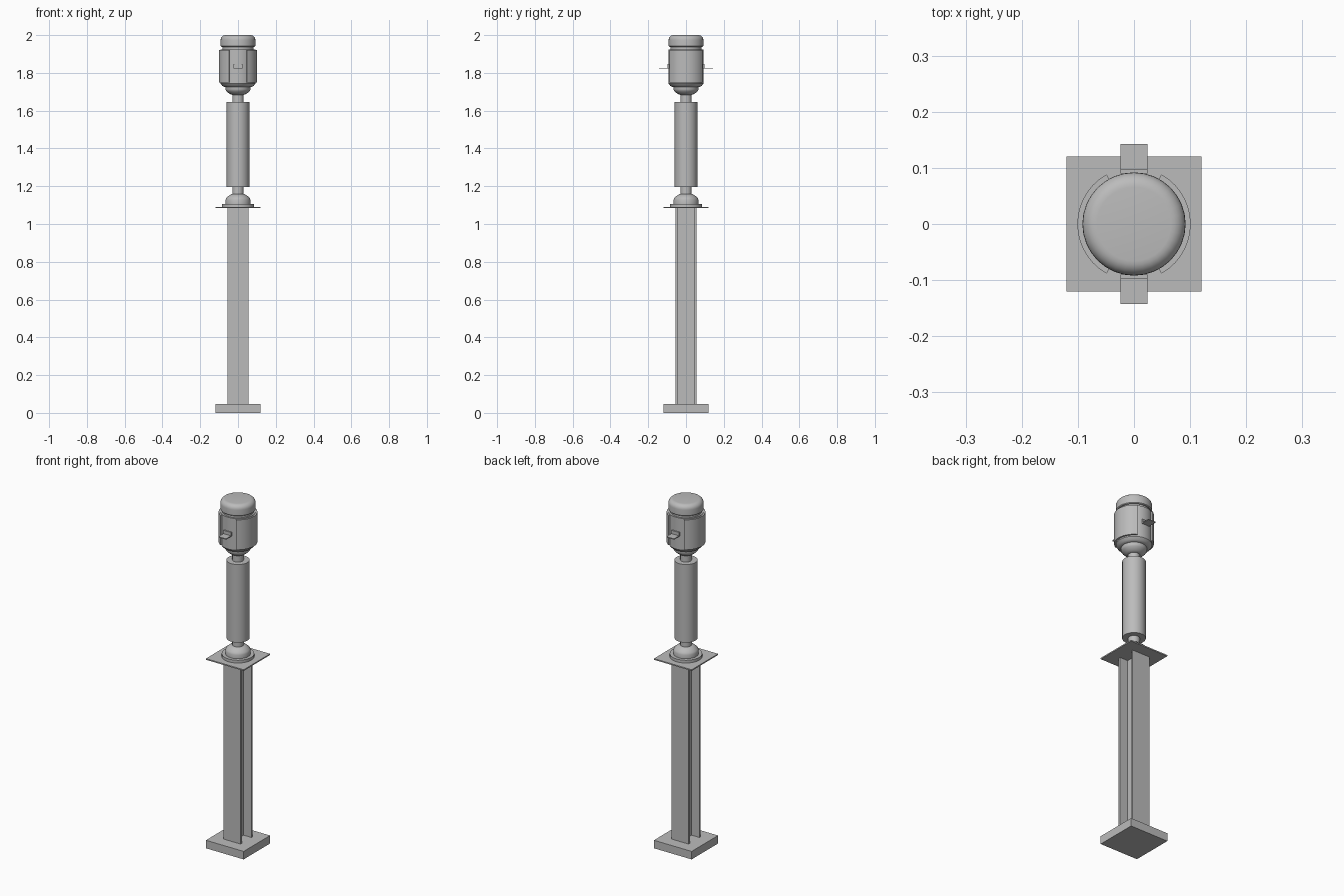
import bpy, bmesh, math

cube = bpy.data.objects.get("Cube")
if cube:
    bpy.data.objects.remove(cube)

grey = bpy.data.materials.new("plain grey")
grey.use_nodes = True
COLOUR = (0.5, 0.5, 0.5, 1)
grey.diffuse_color = COLOUR
grey.node_tree.nodes["Principled BSDF"].inputs["Base Color"].default_value = COLOUR


def finish(name, bm, smooth=False):
    bmesh.ops.recalc_face_normals(bm, faces=bm.faces)
    mesh = bpy.data.meshes.new(name)
    bm.to_mesh(mesh)
    bm.free()
    mesh.materials.append(grey)
    obj = bpy.data.objects.new(name, mesh)
    bpy.context.collection.objects.link(obj)
    if smooth:
        bpy.ops.object.select_all(action="DESELECT")
        obj.select_set(True)
        bpy.context.view_layer.objects.active = obj
        bpy.ops.object.shade_smooth_by_angle(angle=math.radians(35))
    return obj


def box(name, x, y, z):
    """Box from (low, high) ranges on each axis."""
    bm = bmesh.new()
    bmesh.ops.create_cube(bm, size=1)
    for v in bm.verts:
        v.co = [r[0] + (c + 0.5) * (r[1] - r[0]) for c, r in zip(v.co, (x, y, z))]
    return finish(name, bm)


def lathe(name, profile, sides=32):
    """Closed solid turned about z from (radius, height) points."""
    bm = bmesh.new()
    rings = [[bm.verts.new((r * math.cos(math.tau * i / sides),
                            r * math.sin(math.tau * i / sides), z))
              for i in range(sides)] for r, z in profile]
    for a, b in zip(rings, rings[1:]):
        for i in range(sides):
            j = (i + 1) % sides
            bm.faces.new((a[i], a[j], b[j], b[i]))
    bm.faces.new(rings[0])
    bm.faces.new(rings[-1])
    return finish(name, bm, True)


def curved_panel(name, side, inner, outer, spread, low, high, steps=14):
    """Shell wrapped round the housing on one side."""
    bm = bmesh.new()
    sections = []
    for i in range(steps + 1):
        a = spread * (2 * i / steps - 1)
        sections.append([bm.verts.new((side * r * math.cos(a), r * math.sin(a), z))
                         for r, z in ((inner, low), (outer, low), (outer, high), (inner, high))])
    for a, b in zip(sections, sections[1:]):
        for k in range(4):
            m = (k + 1) % 4
            bm.faces.new((a[k], a[m], b[m], b[k]))
    bm.faces.new(sections[0])
    bm.faces.new(sections[-1])
    return finish(name, bm, True)


def span(half):
    return (-half, half)


# Base and H-section column
box("base_block", span(0.12), span(0.12), (0, 0.046))
outline = [(0.055, -0.055), (0.055, -0.044), (0.005, -0.044),
           (0.005, 0.044), (0.055, 0.044), (0.055, 0.055)]
outline += [(-x, y) for x, y in reversed(outline)]
bm = bmesh.new()
section = bm.faces.new([bm.verts.new((x, y, 0.046)) for x, y in outline])
shaft = bmesh.ops.extrude_face_region(bm, geom=[section])
bmesh.ops.translate(bm, vec=(0, 0, 1.04),
                    verts=[g for g in shaft["geom"] if isinstance(g, bmesh.types.BMVert)])
finish("column", bm)
box("top_plate", span(0.12), span(0.12), (1.084, 1.091))

# Lower mount, insulating tube and necks
lathe("lower_flange", [(0.085, 1.091), (0.085, 1.107), (0.066, 1.107), (0.066, 1.128),
                       (0.062, 1.138), (0.045, 1.153), (0.032, 1.158)])
lathe("lower_neck", [(0.03, 1.15), (0.03, 1.2)])
lathe("main_tube", [(0.06, 1.197), (0.06, 1.646)])
lathe("upper_neck", [(0.03, 1.64), (0.03, 1.69)])
lathe("upper_flange", [(0.032, 1.684), (0.045, 1.689), (0.062, 1.704),
                       (0.066, 1.712), (0.066, 1.73)])

# Head housing with a recessed collar and rounded cap
lathe("head_housing", [(0.07, 1.724), (0.082, 1.73), (0.092, 1.743), (0.092, 1.925)])
lathe("head_collar", [(0.083, 1.92), (0.083, 1.945)])
cap = [(0.088, 1.938), (0.092, 1.942)]
for i in range(7):
    a = math.radians(90 * i / 6)
    cap.append((0.066 + 0.026 * math.cos(a), 1.974 + 0.026 * math.sin(a)))
lathe("head_cap", cap)

# Wraparound side panels
for side, label in ((1, "left"), (-1, "right")):
    curved_panel(label + "_panel", side, 0.091, 0.101, math.radians(61), 1.75, 1.922)

# Angle brackets on the front and back
for s, label in ((-1, "front"), (1, "back")):
    box(label + "_bracket_shelf", span(0.024), sorted((s * 0.09, s * 0.143)), (1.822, 1.827))
    box(label + "_bracket_flange", span(0.024), sorted((s * 0.09, s * 0.098)), (1.822, 1.846))
